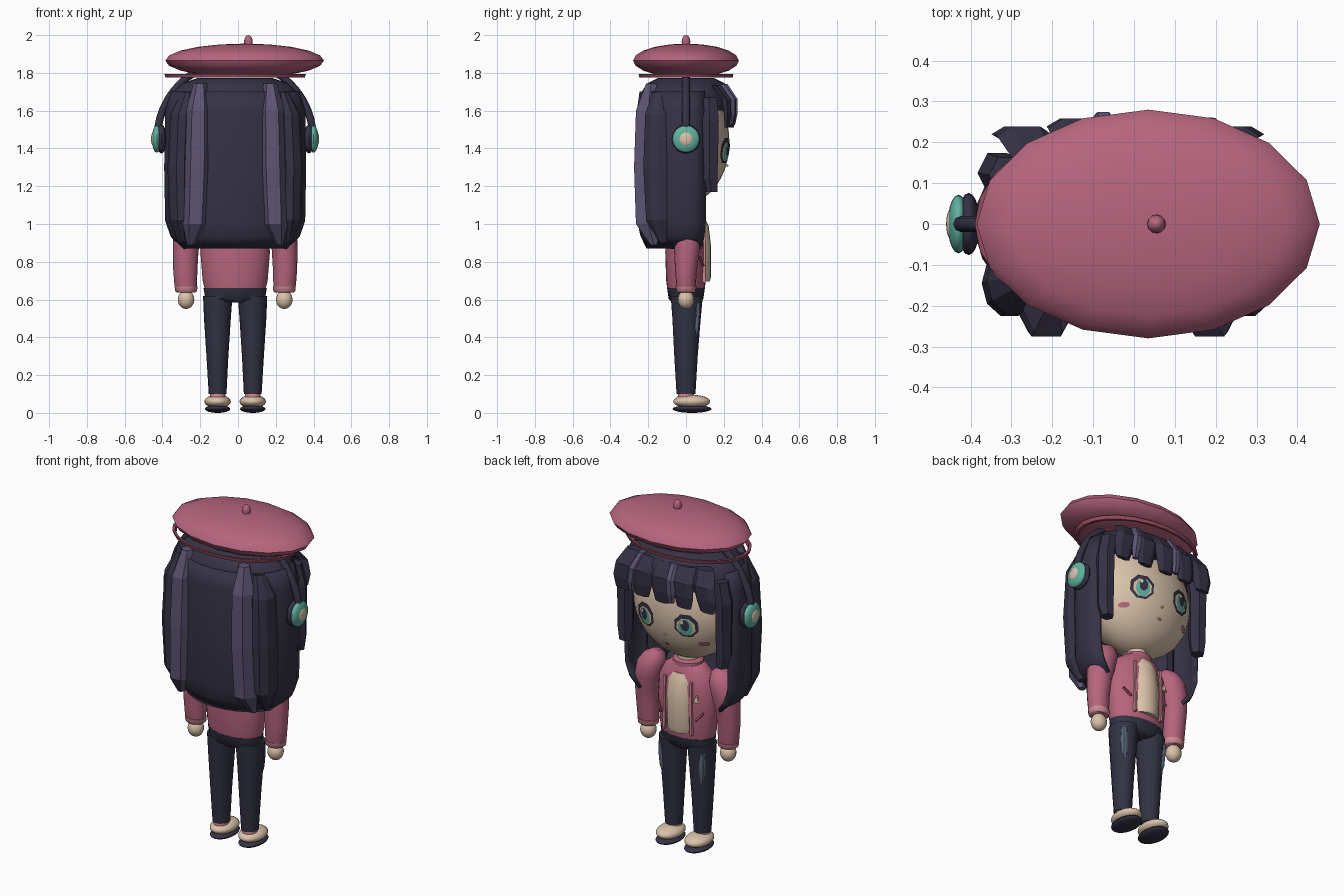
import bpy, bmesh, math
from mathutils import Vector

if "Cube" in bpy.data.objects:
    bpy.data.objects.remove(bpy.data.objects["Cube"])

CX = -0.015  # body axis; the beret overhangs to one side


def material(name, rgb):
    m = bpy.data.materials.new(name)
    m.use_nodes = True
    m.diffuse_color = (*rgb, 1)
    m.node_tree.nodes["Principled BSDF"].inputs["Base Color"].default_value = (*rgb, 1)
    return m


PINK = material("rose", (0.47, 0.13, 0.21))
TRIM = material("light rose", (0.62, 0.25, 0.29))
WINE = material("dark rose", (0.29, 0.07, 0.11))
HAIR = material("dark violet", (0.036, 0.033, 0.060))
STREAK = material("violet streak", (0.11, 0.09, 0.17))
NAVY = material("navy", (0.032, 0.032, 0.056))
DENIM = material("faded denim", (0.11, 0.15, 0.21))
SKIN = material("cream", (0.70, 0.54, 0.40))
TEAL = material("teal", (0.12, 0.44, 0.35))


def finish(name, bm, mat, smooth=True):
    bmesh.ops.recalc_face_normals(bm, faces=bm.faces)
    me = bpy.data.meshes.new(name)
    bm.to_mesh(me)
    bm.free()
    me.materials.append(mat)
    ob = bpy.data.objects.new(name, me)
    ob.location.x = CX
    bpy.context.collection.objects.link(ob)
    if smooth:
        bpy.ops.object.select_all(action="DESELECT")
        bpy.context.view_layer.objects.active = ob
        ob.select_set(True)
        bpy.ops.object.shade_smooth_by_angle(angle=math.radians(42))
    return ob


def loft(name, rings, mat, n=16, smooth=True, arc=None):
    """Skin horizontal ellipses (x, y, z, rx, ry); arc leaves the loft open."""
    bm = bmesh.new()
    a0, a1 = arc or (0, 2 * math.pi)
    steps = n + 1 if arc else n
    loops = []
    for x, y, z, rx, ry in rings:
        angles = [a0 + (a1 - a0) * i / n for i in range(steps)]
        loops.append([bm.verts.new((x + rx * math.cos(a), y + ry * math.sin(a), z)) for a in angles])
    for lo, hi in zip(loops, loops[1:]):
        for i in range(n):
            j = (i + 1) % steps
            bm.faces.new((lo[i], lo[j], hi[j], hi[i]))
    if not arc:
        bm.faces.new(loops[0])
        bm.faces.new(loops[-1])
    return finish(name, bm, mat, smooth)


def ball(name, loc, size, mat, u=20, v=12):
    bm = bmesh.new()
    bmesh.ops.create_uvsphere(bm, u_segments=u, v_segments=v, radius=1)
    bmesh.ops.scale(bm, vec=size, verts=bm.verts)
    bmesh.ops.translate(bm, vec=loc, verts=bm.verts)
    return finish(name, bm, mat)


def bar(name, a, b, size, mat):
    """Thin box running between two points."""
    a, b = Vector(a), Vector(b)
    bm = bmesh.new()
    bmesh.ops.create_cube(bm, size=1)
    bmesh.ops.scale(bm, vec=(size[0], size[1], (b - a).length), verts=bm.verts)
    rot = Vector((0, 0, 1)).rotation_difference(b - a).to_matrix()
    bmesh.ops.rotate(bm, matrix=rot, verts=bm.verts)
    bmesh.ops.translate(bm, vec=(a + b) / 2, verts=bm.verts)
    return finish(name, bm, mat, False)


HEAD_Z, HEAD = 1.435, Vector((0.32, 0.23, 0.325))


def patch(name, x, z, rx, rz, lift, mat, n=12):
    """Painted oval that follows the face."""
    def on_face(px, pz):
        k = 1 - (px / HEAD.x) ** 2 - ((pz - HEAD_Z) / HEAD.z) ** 2
        return (px, HEAD.y * math.sqrt(max(k, 0)) + lift, pz)
    bm = bmesh.new()
    mid = bm.verts.new(on_face(x, z))
    rim = []
    for i in range(n):
        a = 2 * math.pi * (i + 0.5) / n
        rim.append(bm.verts.new(on_face(x + rx * math.cos(a), z + rz * math.sin(a))))
    for i in range(n):
        bm.faces.new((mid, rim[i - 1], rim[i]))
    ob = finish(name, bm, mat, False)
    if ob.data.polygons[0].normal.y < 0:
        ob.data.flip_normals()


# Head and face
ball("head", (0, 0, HEAD_Z), HEAD, SKIN, 32, 20)
loft("neck", [(0, 0, 1.02, .06, .06), (0, 0, 1.2, .055, .055)], SKIN)
ball("nose", (0, .215, 1.31), (.006, .01, .006), SKIN, 8, 6)
patch("mouth", 0, 1.245, .014, .007, .007, PINK)
for s, side in ((1, "left"), (-1, "right")):
    x = s * .132
    patch(side + "_eye_outline", x, 1.39, .068, .072, .006, HAIR, 8)
    patch(side + "_eye_white", x, 1.384, .053, .054, .009, SKIN, 8)
    patch(side + "_iris", x, 1.382, .039, .052, .012, TEAL)
    patch(side + "_pupil", x, 1.396, .023, .034, .015, HAIR)
    patch(side + "_eye_glint", x + .014, 1.415, .009, .011, .018, SKIN, 8)
    patch(side + "_blush", s * .205, 1.28, .025, .015, .007, PINK)

# Hair: cap, open back curtain, locks and fringe
loft("hair_cap", [(0, 0, 1.6, .352, .243), (0, 0, 1.65, .35, .243), (0, 0, 1.70, .33, .235),
                  (0, 0, 1.745, .28, .205), (0, 0, 1.772, .2, .15)], HAIR, 20)
curtain = loft("hair_curtain", [(0, 0, .875, .28, .20), (0, 0, .94, .335, .232), (0, 0, 1.02, .362, .248),
                                (0, 0, 1.3, .367, .25), (0, 0, 1.6, .362, .25), (0, 0, 1.70, .33, .236)],
               HAIR, 16, arc=(math.radians(24), math.radians(-204)))
shell = curtain.modifiers.new("thickness", "SOLIDIFY")
shell.thickness = .02
shell.offset = 0
for s, side in ((1, "left"), (-1, "right")):
    loft(side + "_back_streak", [(s * .235, -.17, .89, .02, .02), (s * .21, -.2, 1.0, .068, .075),
                                 (s * .2, -.21, 1.3, .072, .075), (s * .195, -.2, 1.6, .068, .075),
                                 (s * .185, -.185, 1.745, .035, .03)], STREAK, 6, False)
    loft(side + "_back_lock", [(s * .28, -.12, .9, .02, .02), (s * .285, -.135, 1.02, .065, .08),
                               (s * .29, -.145, 1.3, .068, .085), (s * .28, -.14, 1.58, .065, .08),
                               (s * .25, -.13, 1.70, .035, .05)], HAIR, 10, False)
    loft(side + "_side_lock", [(s * .315, .135, 1.17, .036, .036), (s * .32, .125, 1.24, .046, .048),
                               (s * .32, .125, 1.55, .048, .056), (s * .295, .12, 1.67, .045, .05)],
         HAIR, 6, False)
for i in range(5):
    x = -.25 + i * .125
    y = .245 - .4 * x * x
    loft("fringe_lock_%d" % (i + 1),
         [(x * 1.1, y - .004, 1.51, .045, .014), (x * 1.08, y, 1.58, .064, .022),
          (x, y - .005, 1.66, .07, .028), (x * .88, y - .06, 1.735, .062, .03)], HAIR, 6, False)
for i, x in enumerate((-.06, .19)):
    y = .251 - .4 * x * x
    loft("fringe_streak_%d" % (i + 1),
         [(x * 1.08, y, 1.525, .018, .012), (x * 1.06, y + .004, 1.58, .028, .021),
          (x, y + .001, 1.66, .028, .027), (x * .88, y - .055, 1.74, .022, .03)], STREAK, 6, False)

# Headphones
arc = bpy.data.curves.new("headphone_band", "CURVE")
arc.dimensions = "3D"
arc.bevel_depth = .02
arc.bevel_resolution = 2
line = arc.splines.new("POLY")
line.points.add(24)
for i, p in enumerate(line.points):
    a = math.pi * i / 24
    p.co = (.413 * math.cos(a), 0, 1.45 + .413 * math.sin(a), 1)
arc.materials.append(HAIR)
band = bpy.data.objects.new("headphone_band", arc)
band.location.x = CX
bpy.context.collection.objects.link(band)
for s, side in ((1, "left"), (-1, "right")):
    ball(side + "_ear_cushion", (s * .39, 0, 1.45), (.028, .076, .076), HAIR)
    ball(side + "_ear_cup", (s * .415, 0, 1.45), (.026, .072, .072), TEAL)
    ball(side + "_ear_button", (s * .433, 0, 1.45), (.012, .037, .037), SKIN)

# Beret
ball("beret", (.05, 0, 1.865), (.42, .28, .09), PINK, 16, 10)
ball("beret_stalk", (.07, 0, 1.965), (.023, .023, .035), PINK, 12, 8)
hoop = [(.368, -.01), (.375, .01), (.358, .01), (.351, -.01), (.368, -.01)]
loft("beret_band", [(0, 0, 1.785 + dz, r, r * .67) for r, dz in hoop], WINE, 24,
     arc=(0, 2 * math.pi))

# Jacket and shirt
loft("jacket", [(0, 0, .65, .160, .098), (0, 0, .70, .172, .105), (0, 0, .85, .184, .110),
                (0, 0, .97, .175, .105), (0, 0, 1.04, .14, .09), (0, 0, 1.085, .075, .07)], PINK, 20)
loft("collar", [(0, 0, 1.05, .09, .08), (0, 0, 1.09, .085, .078), (0, 0, 1.10, .065, .06)], PINK, 16)
loft("shirt_front", [(0, .045, .695, .085, .08), (0, .045, .72, .09, .088), (0, .045, .88, .09, .088),
                     (0, .042, .99, .085, .078), (0, .035, 1.035, .065, .062)], SKIN, 20)
loft("chest_badge", [(-.117, .091, .89, .021, .01), (-.117, .089, .93, .003, .006)], SKIN, 8, False)
for s, side in ((1, "left"), (-1, "right")):
    bar(side + "_lapel", (s * .088, .096, .69), (s * .085, .094, 1.0), (.014, .016), TRIM)
    bar(side + "_pocket_slit", (s * .11, .091, .78), (s * .148, .072, .825), (.011, .012), WINE)
    # Arms
    loft(side + "_sleeve", [(s * .26, 0, .655, .055, .048), (s * .262, 0, .68, .06, .052),
                            (s * .264, 0, .76, .064, .058), (s * .262, .005, .86, .068, .068),
                            (s * .25, .008, .94, .078, .076), (s * .235, .005, 1.01, .08, .08),
                            (s * .22, 0, 1.06, .06, .06), (s * .21, 0, 1.085, .025, .025)], PINK)
    loft(side + "_cuff", [(s * .26, 0, .638, .05, .046), (s * .26, 0, .645, .058, .053),
                          (s * .26, 0, .67, .061, .055)], TRIM)
    ball(side + "_hand", (s * .26, 0, .6), (.045, .043, .05), SKIN, 14, 10)
    # Legs and shoes
    loft(side + "_leg", [(s * .093, 0, .10, .047, .05), (s * .094, 0, .3, .058, .062),
                         (s * .094, .003, .5, .071, .075), (s * .092, .004, .62, .078, .085)], NAVY)
    loft(side + "_denim_patch", [(s * .124, .048, .40, .008, .012), (s * .126, .052, .45, .021, .019),
                                 (s * .130, .057, .53, .022, .02), (s * .132, .060, .585, .018, .018)],
         DENIM, 8)
    loft(side + "_sock", [(s * .093, 0, .07, .042, .045), (s * .093, 0, .115, .04, .042)], TRIM)
    ball(side + "_shoe", (s * .093, .03, .06), (.07, .098, .036), SKIN)
    ball(side + "_sole", (s * .093, .032, .021), (.067, .103, .021), HAIR)
loft("waist", [(0, 0, .585, .06, .075), (0, 0, .605, .158, .092), (0, 0, .662, .168, .1)], NAVY, 20)
